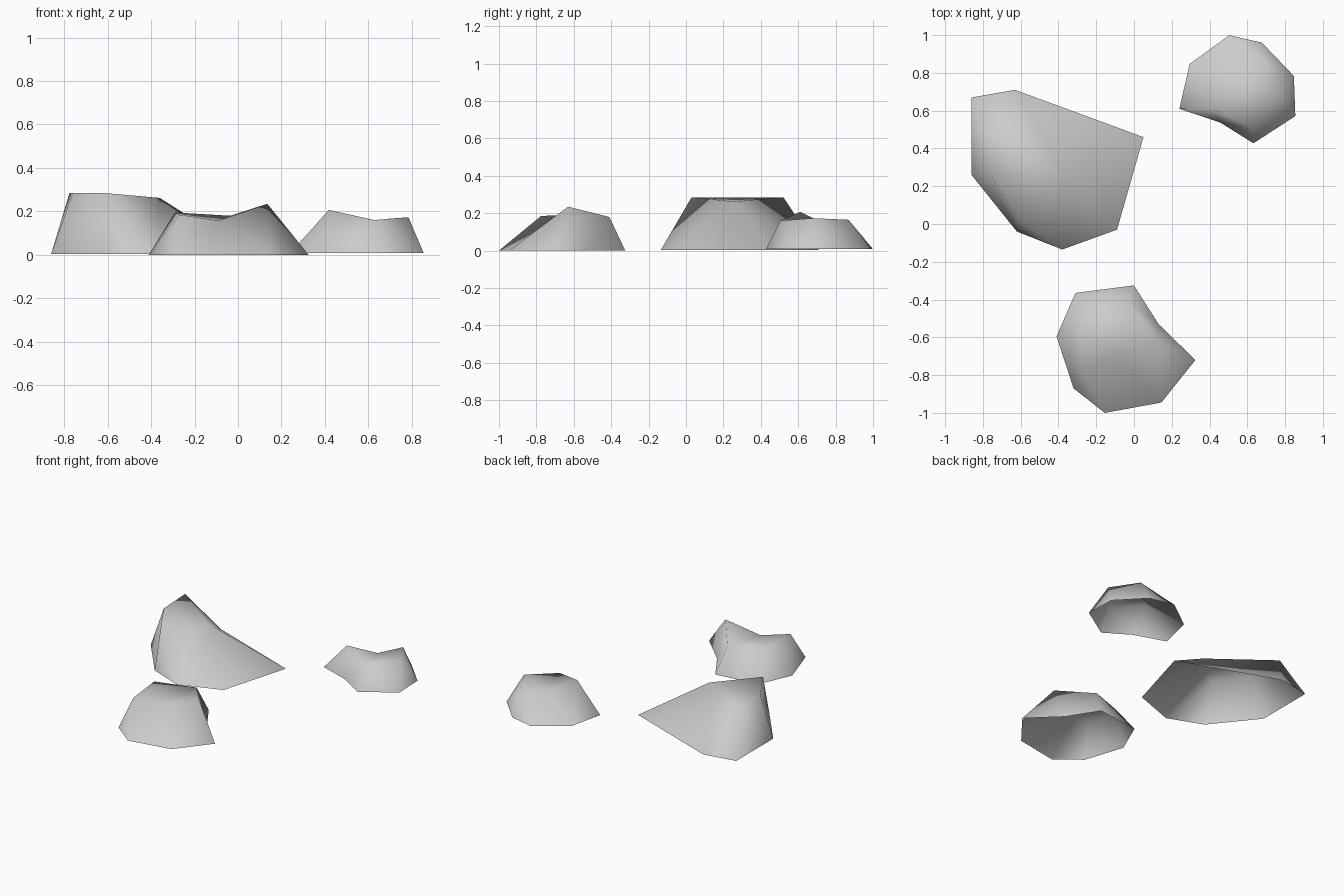
import bpy
import bmesh
import math
from mathutils import Matrix, Vector

if "Cube" in bpy.data.objects:
    bpy.data.objects.remove(bpy.data.objects["Cube"], do_unlink=True)

# Single stone colour
STONE = (0.6, 0.6, 0.6, 1.0)
stone = bpy.data.materials.new("stone_grey")
stone.use_nodes = True
stone.diffuse_color = STONE
stone.node_tree.nodes["Principled BSDF"].inputs["Base Color"].default_value = STONE


def rock_mesh(name, base, top, base_z=0.0):
    """Open-bottomed rock: zip a base outline to a top outline, then cap it."""
    bm = bmesh.new()
    low = [bm.verts.new((x, y, base_z)) for x, y in base]
    high = [bm.verts.new(p) for p in top]
    n, m = len(low), len(high)

    def span(i, j):
        return (low[i % n].co.xy - high[j % m].co.xy).length

    # Sloping walls: always take the shorter next diagonal
    i = j = 0
    while i < n or j < m:
        a, t = low[i % n], high[j % m]
        if j == m or (i < n and span(i + 1, j) <= span(i, j + 1)):
            bm.faces.new((a, low[(i + 1) % n], t))
            i += 1
        else:
            bm.faces.new((a, high[(j + 1) % m], t))
            j += 1

    # Crown fan
    for k in range(m - 2):
        bm.faces.new((high[-1], high[k], high[k + 1]))

    for face in bm.faces:
        face.smooth = True
    mesh = bpy.data.meshes.new(name)
    bm.to_mesh(mesh)
    bm.free()
    mesh.materials.append(stone)
    return mesh


def place(name, mesh, matrix=None):
    obj = bpy.data.objects.new(name, mesh)
    bpy.context.collection.objects.link(obj)
    if matrix is not None:
        obj.matrix_world = matrix
    return obj


# Large flat-topped rock
large = rock_mesh(
    "large_rock",
    [(-.86, .67), (-.86, .26), (-.62, -.04), (-.38, -.135),
     (-.09, -.03), (.05, .46), (-.63, .71)],
    [(-.775, .52, .285), (-.76, .26, .285), (-.62, .03, .285), (-.36, .255, .262)],
    0.003)
place("large_rock", large)

# Notched rock with a peak and a saddle
notched = rock_mesh(
    "notched_rock",
    [(.325, -.72), (.13, -.53), (0, -.325), (-.31, -.365),
     (-.41, -.595), (-.32, -.87), (-.155, -1), (.145, -.945)],
    [(.135, -.63, .235), (-.035, -.41, .18), (-.29, -.515, .195),
     (-.27, -.775, .185), (-.09, -.7, .157)])
place("front_rock", notched)

# Smaller turned copy, hinged about the pointed corner
turn = (Matrix.Translation(Vector((.24, .61, .008)))
        @ Matrix.Rotation(math.radians(-154.4), 4, 'Z')
        @ Matrix.Scale(0.846, 4)
        @ Matrix.Translation(Vector((-.325, .72, 0))))
place("back_rock", notched, turn)
